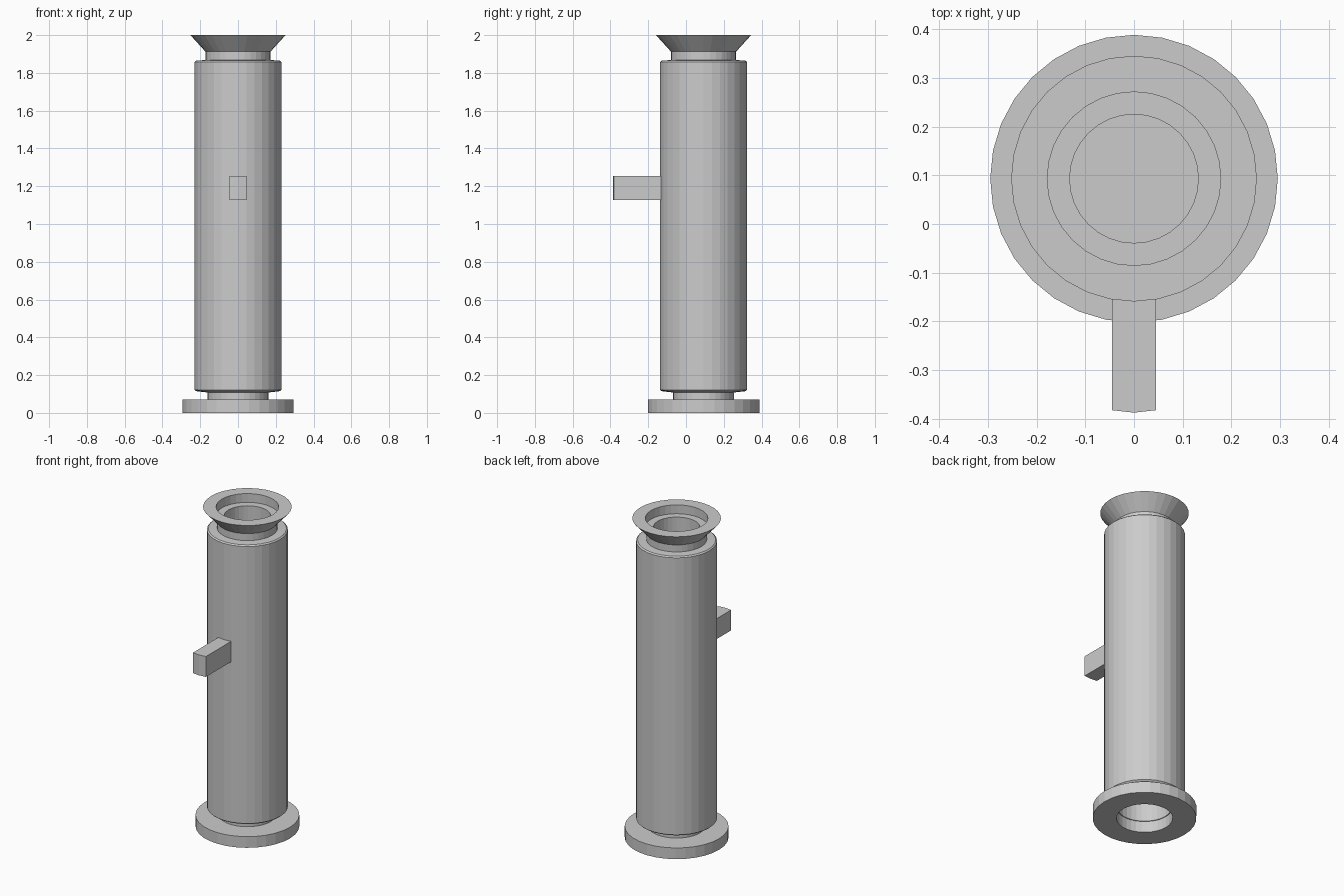
import bpy, bmesh, math

if "Cube" in bpy.data.objects:
    bpy.data.objects.remove(bpy.data.objects["Cube"])

AXIS_Y = 0.093   # tube axis offset from the origin
SIDES = 32


def finish(name, bm):
    bmesh.ops.remove_doubles(bm, verts=bm.verts, dist=1e-5)
    bmesh.ops.recalc_face_normals(bm, faces=bm.faces)
    mesh = bpy.data.meshes.new(name)
    bm.to_mesh(mesh)
    bm.free()
    obj = bpy.data.objects.new(name, mesh)
    obj.location.y = AXIS_Y
    bpy.context.collection.objects.link(obj)
    return obj


def lathe(name, profile, closed=True):
    """Revolve (radius, z) points around the tube axis."""
    bm = bmesh.new()
    rings = []
    for r, z in profile:
        rings.append([bm.verts.new((r * math.cos(2 * math.pi * i / SIDES),
                                    r * math.sin(2 * math.pi * i / SIDES), z))
                      for i in range(SIDES)])
    pairs = list(zip(rings, rings[1:]))
    if closed:
        pairs.append((rings[-1], rings[0]))
    for a, b in pairs:
        for i in range(SIDES):
            j = (i + 1) % SIDES
            bm.faces.new((a[i], a[j], b[j], b[i]))
    return finish(name, bm)


# Base flange with open bore
lathe("base_flange", [(0.16, 0), (0.295, 0), (0.295, 0.07), (0.16, 0.07)])

# Main tube: lower collar, barrel, upper neck, and a blind bore at each end
lathe("main_tube", [
    (0, 1.0), (0.155, 1.0), (0.155, 0.07), (0.162, 0.07), (0.162, 0.108),
    (0.222, 0.115), (0.23, 0.122), (0.23, 1.858), (0.222, 1.865),
    (0.172, 1.868), (0.172, 1.945), (0.132, 1.945), (0.132, 1.1), (0, 1.1),
], closed=False)

# Flared muzzle around the neck
lathe("flared_muzzle", [(0.172, 1.912), (0.252, 2.0), (0.178, 2.0), (0.178, 1.945),
                        (0.172, 1.945)])

# Side handle with a slightly rounded end
bm = bmesh.new()
outline = [(-0.045, -0.2), (-0.045, -0.475), (0, -0.48), (0.045, -0.475), (0.045, -0.2)]
face = bm.faces.new([bm.verts.new((x, y, 1.127)) for x, y in outline])
new = bmesh.ops.extrude_face_region(bm, geom=[face])["geom"]
bmesh.ops.translate(bm, vec=(0, 0, 0.128),
                    verts=[v for v in new if isinstance(v, bmesh.types.BMVert)])
finish("side_handle", bm)
